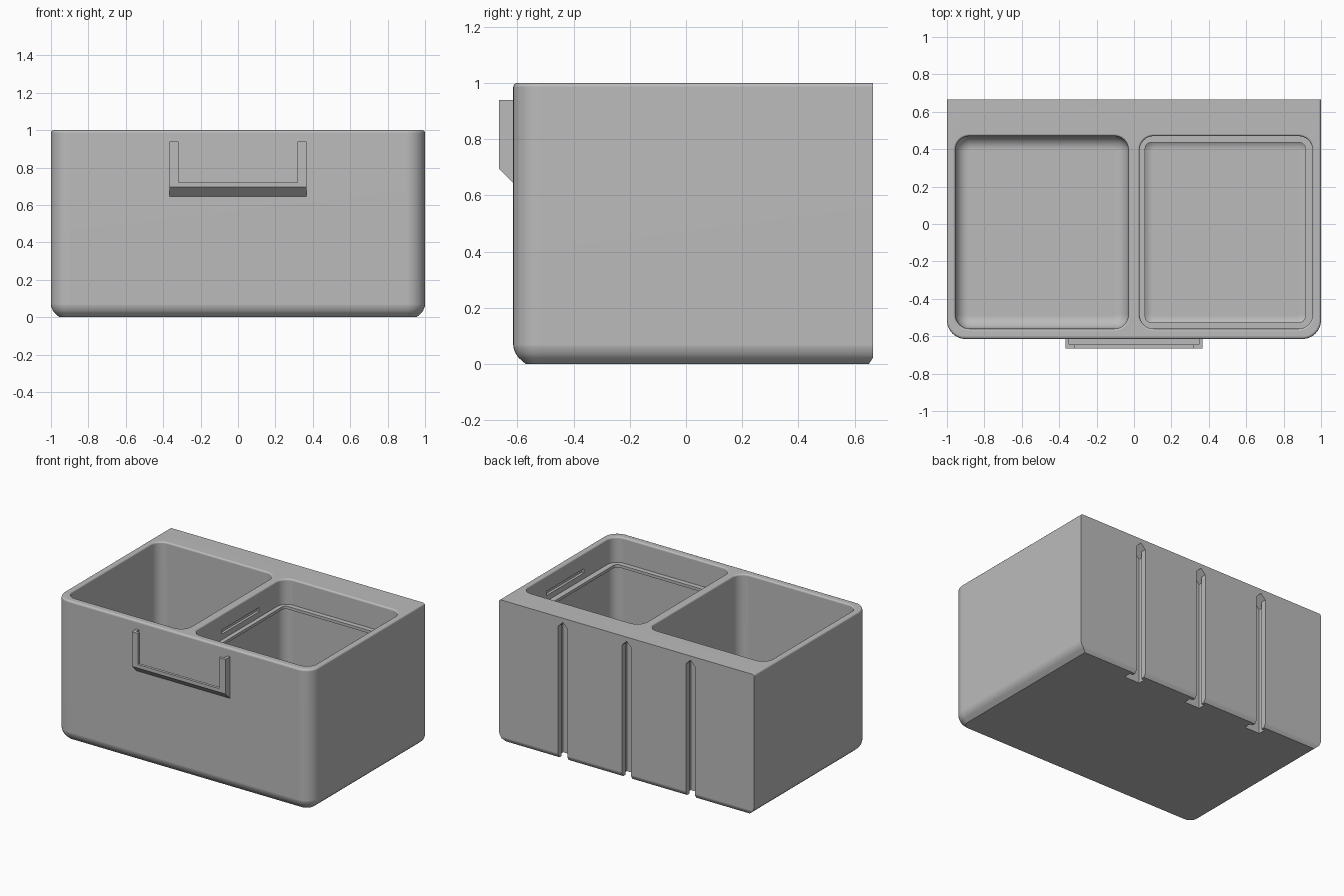
import bpy, bmesh, math

if "Cube" in bpy.data.objects:
    bpy.data.objects.remove(bpy.data.objects["Cube"])

grey = bpy.data.materials.new("plain grey")
grey.diffuse_color = (0.5, 0.5, 0.5, 1)
grey.use_nodes = True
grey.node_tree.nodes["Principled BSDF"].inputs["Base Color"].default_value = grey.diffuse_color


def make(name, bm):
    bmesh.ops.recalc_face_normals(bm, faces=bm.faces)
    me = bpy.data.meshes.new(name)
    bm.to_mesh(me)
    bm.free()
    me.materials.append(grey)
    ob = bpy.data.objects.new(name, me)
    bpy.context.collection.objects.link(ob)
    return ob


def outline(x0, x1, y0, y1, r_front, r_back, n=8):
    """Rectangle with rounded corners, counter-clockwise; radius 0 is sharp."""
    pts = []
    for cx, cy, sx, sy, a, r in ((x0, y0, 1, 1, 180, r_front), (x1, y0, -1, 1, 270, r_front),
                                 (x1, y1, -1, -1, 0, r_back), (x0, y1, 1, -1, 90, r_back)):
        for i in range(n + 1 if r else 1):
            t = math.radians(a + 90 * i / n)
            pts.append((cx + sx * r + r * math.cos(t), cy + sy * r + r * math.sin(t)))
    return pts


def loft(name, levels, ring=False):
    """Skin a stack of (outline, z); a ring closes on itself instead of capping."""
    bm = bmesh.new()
    loops = [[bm.verts.new((x, y, z)) for x, y in pts] for pts, z in levels]
    pairs = list(zip(loops, loops[1:]))
    if ring:
        pairs.append((loops[-1], loops[0]))
    else:
        bm.faces.new(loops[0])
        bm.faces.new(loops[-1])
    for a, b in pairs:
        for i in range(len(a)):
            j = (i + 1) % len(a)
            bm.faces.new((a[i], a[j], b[j], b[i]))
    return make(name, bm)


def box(name, x0, x1, y0, y1, z0, z1):
    pts = outline(x0, x1, y0, y1, 0, 0)
    return loft(name, [(pts, z0), (pts, z1)])


def prism(name, profile, axis, a, b):
    """Extrude a 2D profile along x (profile y,z) or y (profile x,z)."""
    bm = bmesh.new()
    ends = [[bm.verts.new((t, u, v) if axis == "x" else (u, t, v)) for u, v in profile]
            for t in (a, b)]
    bm.faces.new(ends[0])
    bm.faces.new(ends[1])
    for i in range(len(profile)):
        j = (i + 1) % len(profile)
        bm.faces.new((ends[0][i], ends[0][j], ends[1][j], ends[1][i]))
    return make(name, bm)


def cut(target, cutter):
    mod = target.modifiers.new("cut", "BOOLEAN")
    mod.operation, mod.solver, mod.object = "DIFFERENCE", "EXACT", cutter
    bpy.context.view_layer.objects.active = target
    bpy.ops.object.modifier_apply(modifier=mod.name)
    bpy.data.objects.remove(cutter, do_unlink=True)


def smooth(ob):
    bpy.ops.object.select_all(action="DESELECT")
    ob.select_set(True)
    bpy.context.view_layer.objects.active = ob
    bpy.ops.object.shade_smooth_by_angle(angle=math.radians(35))
    mod = ob.modifiers.new("weighted normals", "WEIGHTED_NORMAL")
    mod.keep_sharp = True


# Bin body: rounded front corners, sharp back, eased bottom and rim
levels = []
for d, back, z in ((0.045, 0.015, 0), (0.02, 0, 0.022), (0.011, 0, 0.034), (0.005, 0, 0.047),
                   (0.001, 0, 0.06), (0, 0, 0.07), (0, 0, 0.985), (0.002, 0, 0.992),
                   (0.006, 0, 0.997), (0.014, 0, 1)):
    levels.append((outline(-1 + d, 1 - d, -0.615 + d, 0.665 - back, 0.1 - d, 0), z))
body = loft("bin_body", levels)

# Two compartments with a filleted floor and an eased rim
FLOOR, FILLET, EASE = 0.045, 0.07, 0.012
for x0, x1 in ((-0.955, -0.03), (0.03, 0.955)):
    steps = []
    for i in range(7):
        t = math.radians(15 * i)
        steps.append((FILLET * (1 - math.sin(t)), FLOOR + FILLET * (1 - math.cos(t))))
    for i in range(5):
        t = math.radians(22.5 * i)
        steps.append((-EASE * (1 - math.cos(t)), 1 - EASE + EASE * math.sin(t)))
    steps.append((-EASE, 1.1))
    levels = [(outline(x0 + d, x1 - d, -0.56 + d, 0.47 - d, 0.075 - d, 0.075 - d), z)
              for d, z in steps]
    cut(body, loft("compartment_cutter", levels))

# Long shallow slots in both side walls of the right compartment
for x in (0.03, 0.955):
    cut(body, box("slot_cutter", x - 0.018, x + 0.018, -0.22, 0.195, 0.86, 0.89))

# Three T-shaped hanging grooves in the back, with pointed tops, open below
for x in (-0.5, 0, 0.5):
    for half, y0, y1 in ((0.036, 0.615, 0.75), (0.06, 0.575, 0.626)):
        roof = [(x - half, -0.1), (x + half, -0.1), (x + half, 0.97 - half),
                (x, 0.97), (x - half, 0.97 - half)]
        cut(body, prism("groove_cutter", roof, "y", y0, y1))
smooth(body)

# Thin lid ledge running round the right compartment
outer = outline(0.022, 0.963, -0.568, 0.478, 0.08, 0.08)
inner = outline(0.06, 0.915, -0.525, 0.435, 0.03, 0.03)
ledge = loft("lid_ledge", [(outer, 0.80), (outer, 0.82), (inner, 0.82), (inner, 0.80)], ring=True)
smooth(ledge)

# Label holder on the front: a U frame with a groove behind its lip
holder = prism("label_holder", [(-0.61, 0.64), (-0.665, 0.695), (-0.665, 0.94), (-0.61, 0.94)],
               "x", -0.367, 0.367)
cut(holder, box("label_cutter", -0.347, 0.347, -0.645, -0.5, 0.70, 1.1))
cut(holder, box("window_cutter", -0.318, 0.318, -0.8, -0.5, 0.72, 1.1))
